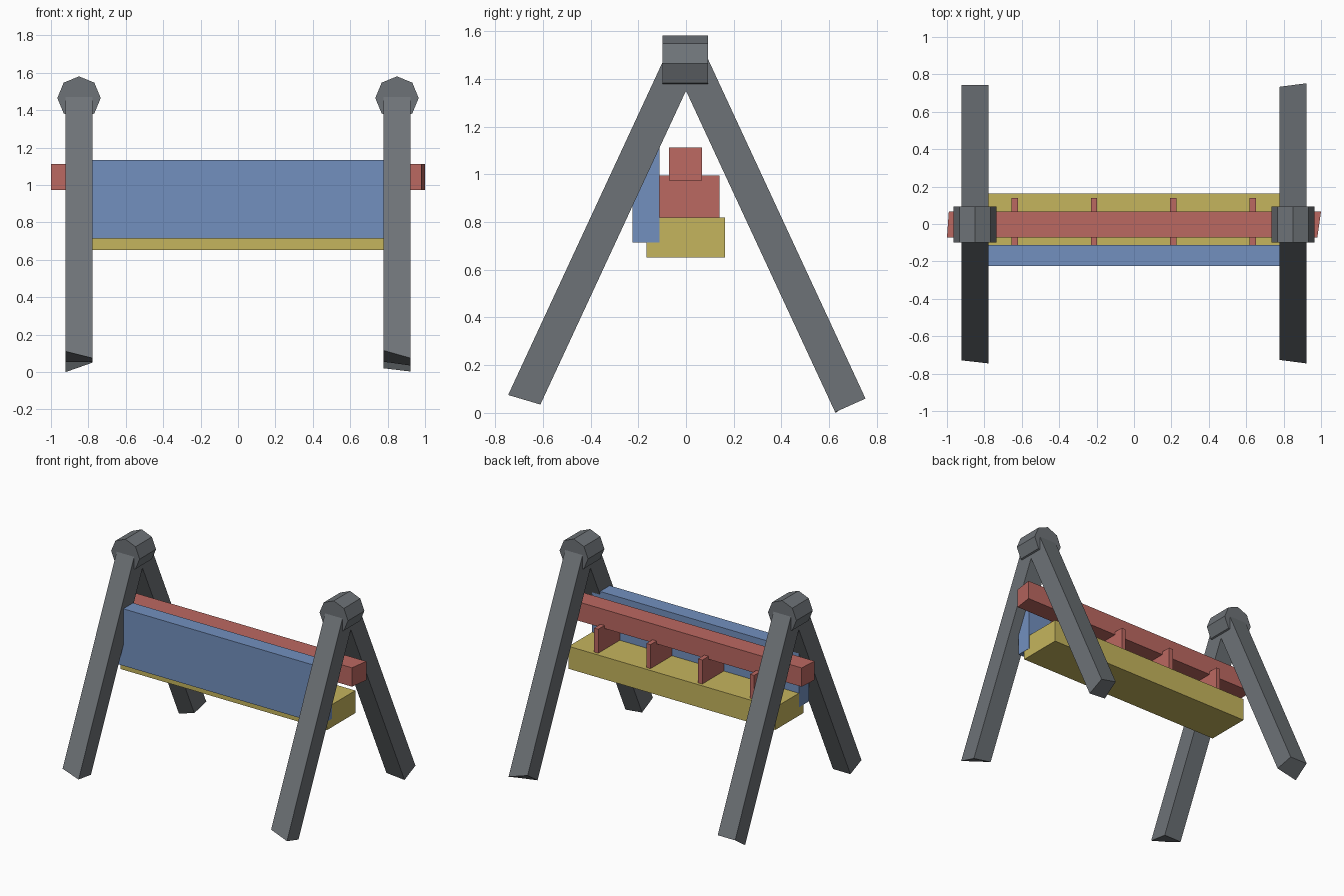
import bpy, bmesh, math
from mathutils import Vector

if "Cube" in bpy.data.objects:
    bpy.data.objects.remove(bpy.data.objects["Cube"])


def material(name, color):
    m = bpy.data.materials.new(name)
    m.diffuse_color = (*color, 1)
    m.use_nodes = True
    m.node_tree.nodes["Principled BSDF"].inputs["Base Color"].default_value = m.diffuse_color
    return m


RED = material("red", (0.50, 0.138, 0.12))
BLUE = material("blue", (0.17, 0.28, 0.52))
YELLOW = material("yellow", (0.56, 0.46, 0.11))
DARK = material("dark_grey", (0.155, 0.17, 0.185))


def finish(name, bm, mat):
    bmesh.ops.recalc_face_normals(bm, faces=bm.faces)
    me = bpy.data.meshes.new(name)
    bm.to_mesh(me)
    bm.free()
    me.materials.append(mat)
    ob = bpy.data.objects.new(name, me)
    bpy.context.collection.objects.link(ob)
    return ob


def box(name, lo, hi, mat):
    bm = bmesh.new()
    bmesh.ops.create_cube(bm, size=1)
    lo, hi = Vector(lo), Vector(hi)
    for v in bm.verts:
        v.co = Vector([lo[i] + (v.co[i] + 0.5) * (hi[i] - lo[i]) for i in range(3)])
    return finish(name, bm, mat)


def leg(name, cx, side, outer, inner):
    """Slanted beam; outer/inner give foot heights at its low-x and high-x edges."""
    bm = bmesh.new()
    y_out = lambda z: side * (0.098 + (1.47 - z) * 0.464)
    y_in = lambda z: side * (1.35 - z) * 0.464
    x0, x1 = cx - 0.071, cx + 0.071
    foot = [(x0, y_out(outer[0]), outer[0]), (x1, y_out(outer[1]), outer[1]),
            (x1, y_in(inner[1]), inner[1]), (x0, y_in(inner[0]), inner[0])]
    top = [(x, f(z), z) for x, f, z in
           ((x0, y_out, 1.53), (x1, y_out, 1.53), (x1, y_in, 1.47), (x0, y_in, 1.47))]
    a = [bm.verts.new(p) for p in foot]
    b = [bm.verts.new(p) for p in top]
    bm.faces.new(a)
    bm.faces.new(b)
    for i in range(4):
        j = (i + 1) % 4
        bm.faces.new((a[i], a[j], b[j], b[i]))
    return finish(name, bm, DARK)


# Legs with roughly cut feet
leg("left_front_leg", -0.85, -1, (0.11, 0.075), (0.055, 0.055))
leg("right_front_leg", 0.85, -1, (0.115, 0.075), (0.055, 0.035))
leg("left_back_leg", -0.85, 1, (0.08, 0.08), (0.0, 0.05))
leg("right_back_leg", 0.85, 1, (0.10, 0.06), (0.02, 0.003))

# Octagonal caps joining the legs
for label, cx in (("left", -0.85), ("right", 0.85)):
    bm = bmesh.new()
    rings = []
    for y in (-0.098, 0.093):
        rings.append([bm.verts.new((cx + 0.116 * math.sin(k * math.pi / 4), y,
                                    1.465 + 0.116 * math.cos(k * math.pi / 4)))
                      for k in range(8)])
        bm.faces.new(rings[-1])
    for k in range(8):
        n = (k + 1) % 8
        bm.faces.new((rings[0][k], rings[0][n], rings[1][n], rings[1][k]))
    finish(label + "_cap", bm, DARK)

# Crossbar with skewed ends
bar = box("crossbar", (-1, -0.072, 0.973), (1, 0.067, 1.112), RED)
for v in bar.data.vertices:
    if v.co.x > 0 and v.co.y < 0:
        v.co.x = 0.98
    if v.co.x < 0 and v.co.y > 0:
        v.co.x = -0.99

# Hanger brackets between crossbar and seat
for i, x in enumerate((-0.637, -0.214, 0.209, 0.635)):
    box(f"hanger_{i + 1}", (x - 0.017, -0.14, 0.80), (x + 0.017, 0.14, 0.995), RED)

# Seat beam and front panel
box("seat_beam", (-0.843, -0.166, 0.652), (0.843, 0.163, 0.818), YELLOW)
box("front_panel", (-0.845, -0.224, 0.715), (0.845, -0.111, 1.135), BLUE)
